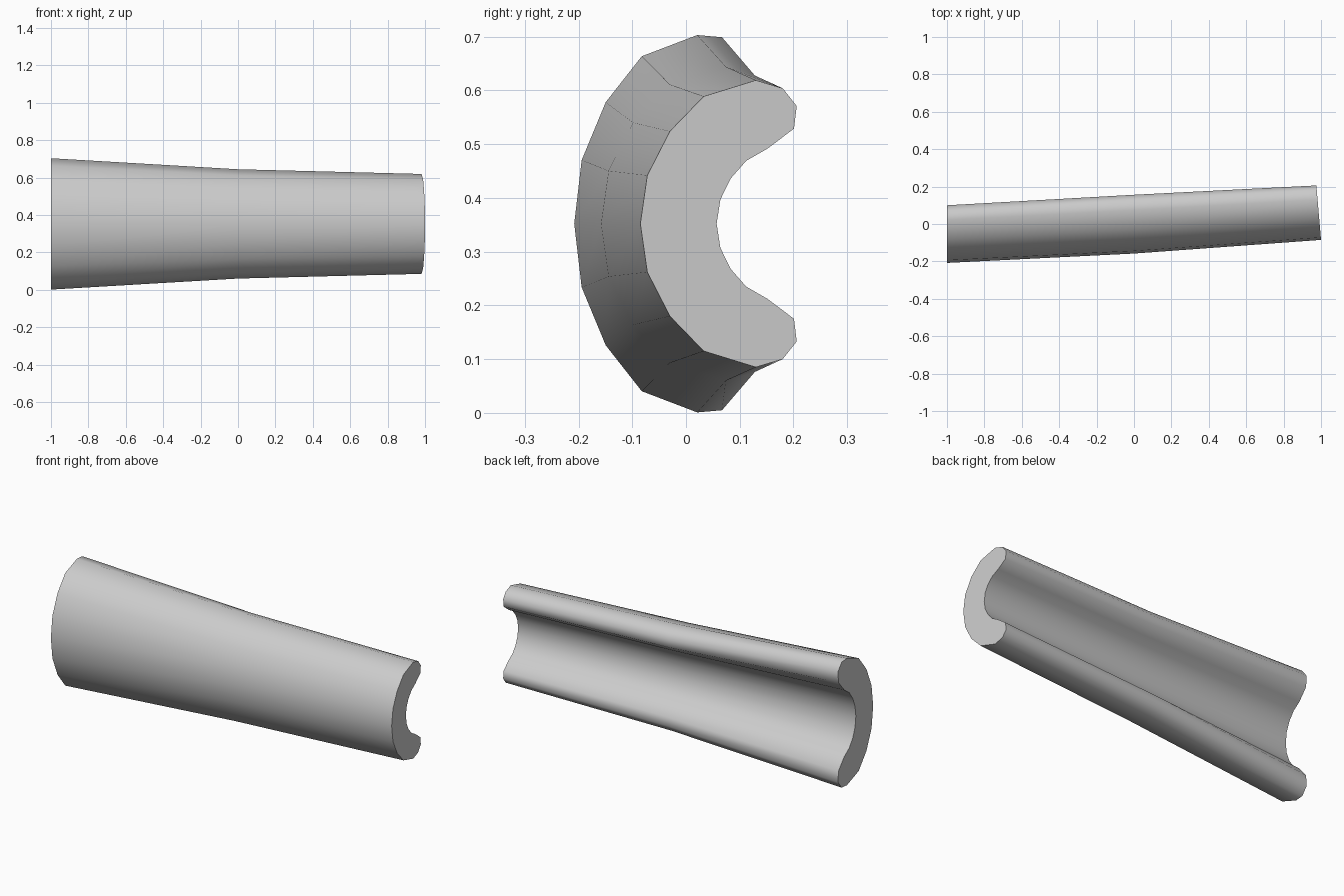
import bpy, bmesh

if "Cube" in bpy.data.objects:
    bpy.data.objects.remove(bpy.data.objects["Cube"])

ZC = 0.352
# Upper half of the C profile at the narrow end: (y, height above the middle), outer wall to inner wall
end = [(-0.085, 0), (-0.072, 0.09), (-0.03, 0.172), (0.033, 0.237), (0.13, 0.267),
       (0.18, 0.252), (0.206, 0.219), (0.201, 0.177), (0.152, 0.140), (0.112, 0.117),
       (0.083, 0.084), (0.064, 0.045), (0.057, 0)]


def scaled(y0, sy, sz):
    return [(y0 + (y + 0.085) * sy, z * sz) for y, z in end]


# Middle and wide-end profiles
middle = scaled(-0.158, 1.08, 1.094)
wide = scaled(-0.208, 1.065, 1.315)
wide[5:8] = [(0.067, 0.347), (0.1, 0.305), (0.095, 0.245)]


def ring(bm, profile, x_of_y):
    # Mirror the upper half to close the C
    full = profile + [(y, -z) for y, z in profile[-2:0:-1]]
    return [bm.verts.new((x_of_y(y), y, ZC + z)) for y, z in full]


bm = bmesh.new()
rings = [ring(bm, wide, lambda y: -1),
         ring(bm, middle, lambda y: 0),
         ring(bm, end, lambda y: 1 - (y + 0.085) * 0.086)]
n = len(rings[0])

# Walls along the length
for a, b in zip(rings, rings[1:]):
    for i in range(n):
        j = (i + 1) % n
        bm.faces.new((a[i], a[j], b[j], b[i]))

# Flat end caps
bm.faces.new(rings[0])
bm.faces.new(rings[-1])
bmesh.ops.recalc_face_normals(bm, faces=bm.faces)

mesh = bpy.data.meshes.new("curved_channel")
bm.to_mesh(mesh)
bm.free()
obj = bpy.data.objects.new("curved_channel", mesh)
bpy.context.collection.objects.link(obj)

# Smooth walls, sharp ends
bpy.context.view_layer.objects.active = obj
obj.select_set(True)
bpy.ops.object.shade_smooth_by_angle(angle=1.1)
